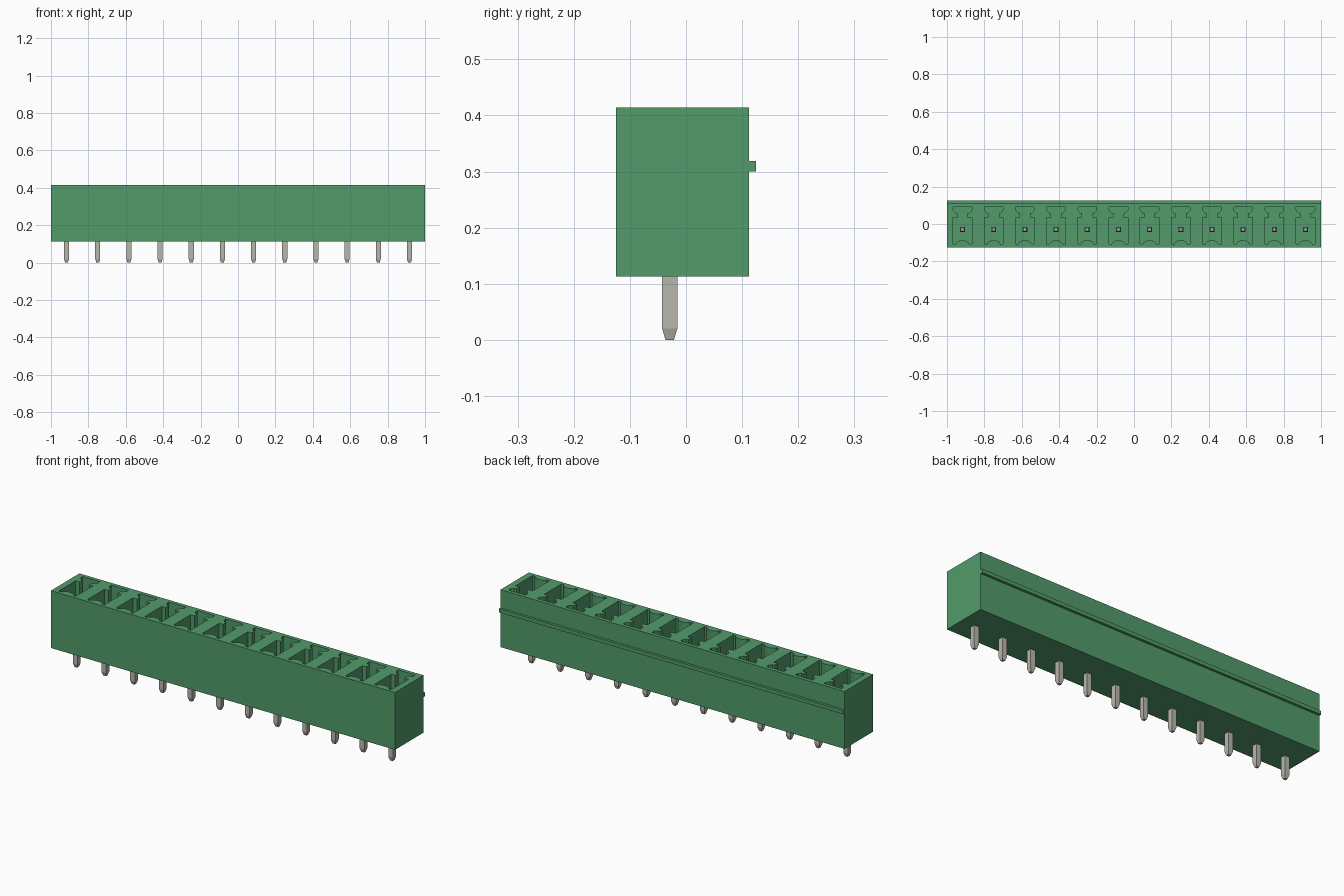
import bpy, bmesh, math

cube = bpy.data.objects.get("Cube")
if cube:
    bpy.data.objects.remove(cube, do_unlink=True)

COUNT = 12
PITCH = 2 / COUNT
PIN_Y = -0.029
CENTRES = [-1 + PITCH * (i + 0.5) for i in range(COUNT)]


def material(name, rgb):
    m = bpy.data.materials.new(name)
    m.use_nodes = True
    m.diffuse_color = (*rgb, 1)
    m.node_tree.nodes["Principled BSDF"].inputs["Base Color"].default_value = (*rgb, 1)
    return m


green = material("green plastic", (0.085, 0.33, 0.147))
metal = material("tinned metal", (0.48, 0.475, 0.41))


def finish(bm, name, mat):
    bmesh.ops.recalc_face_normals(bm, faces=bm.faces)
    mesh = bpy.data.meshes.new(name)
    bm.to_mesh(mesh)
    bm.free()
    mesh.materials.append(mat)
    ob = bpy.data.objects.new(name, mesh)
    bpy.context.collection.objects.link(ob)
    return ob


def loft(bm, rings):
    """Skin a stack of equal-length rings and cap both ends."""
    loops = [[bm.verts.new(p) for p in ring] for ring in rings]
    for a, b in zip(loops, loops[1:]):
        for i in range(len(a)):
            j = (i + 1) % len(a)
            bm.faces.new((a[i], a[j], b[j], b[i]))
    bm.faces.new(loops[0][::-1])
    bm.faces.new(loops[-1])


# Housing with the ridge along its back, as one extruded side profile
side = [(-0.125, 0.113), (0.112, 0.113), (0.112, 0.30), (0.125, 0.30),
        (0.125, 0.319), (0.112, 0.319), (0.112, 0.414), (-0.125, 0.414)]
bm = bmesh.new()
loft(bm, [[(x, y, z) for y, z in side] for x in (-1, 1)])
housing = finish(bm, "housing", green)

# Socket outline: keyed slot at the back, rounded bump at the front
half = [(0.05, -0.107), (0.05, 0.034), (0.027, 0.034), (0.027, 0.06),
        (0.038, 0.06), (0.05, 0.076), (0.05, 0.092)]
bump = [(0.035 * math.cos(a), -0.107 + 0.02 * math.sin(a))
        for a in (math.pi * (1 - k / 8) for k in range(9))]
outline = half + [(-x, y) for x, y in reversed(half)] + bump
bm = bmesh.new()
for c in CENTRES:
    loft(bm, [[(c + x, y, z) for x, y in outline] for z in (0.16, 0.5)])
cutter = finish(bm, "socket_cutter", green)
cutter.hide_render = True
cutter.hide_viewport = True

# Cut the sockets and keep the result as plain mesh
mod = housing.modifiers.new("sockets", "BOOLEAN")
mod.operation = "DIFFERENCE"
mod.solver = "EXACT"
mod.object = cutter
bpy.context.view_layer.update()
cut = bpy.data.meshes.new_from_object(housing.evaluated_get(bpy.context.evaluated_depsgraph_get()))
housing.modifiers.clear()
housing.data = cut
bpy.data.objects.remove(cutter, do_unlink=True)

# Square pins, tapered at both ends
corners = [(-1, -1), (1, -1), (1, 1), (-1, 1)]
sections = [(0, 0.0075), (0.02, 0.0135), (0.33, 0.0135), (0.35, 0.0075)]
for n, c in enumerate(CENTRES, 1):
    bm = bmesh.new()
    loft(bm, [[(c + x * r, PIN_Y + y * r, z) for x, y in corners] for z, r in sections])
    finish(bm, f"pin_{n}", metal)
